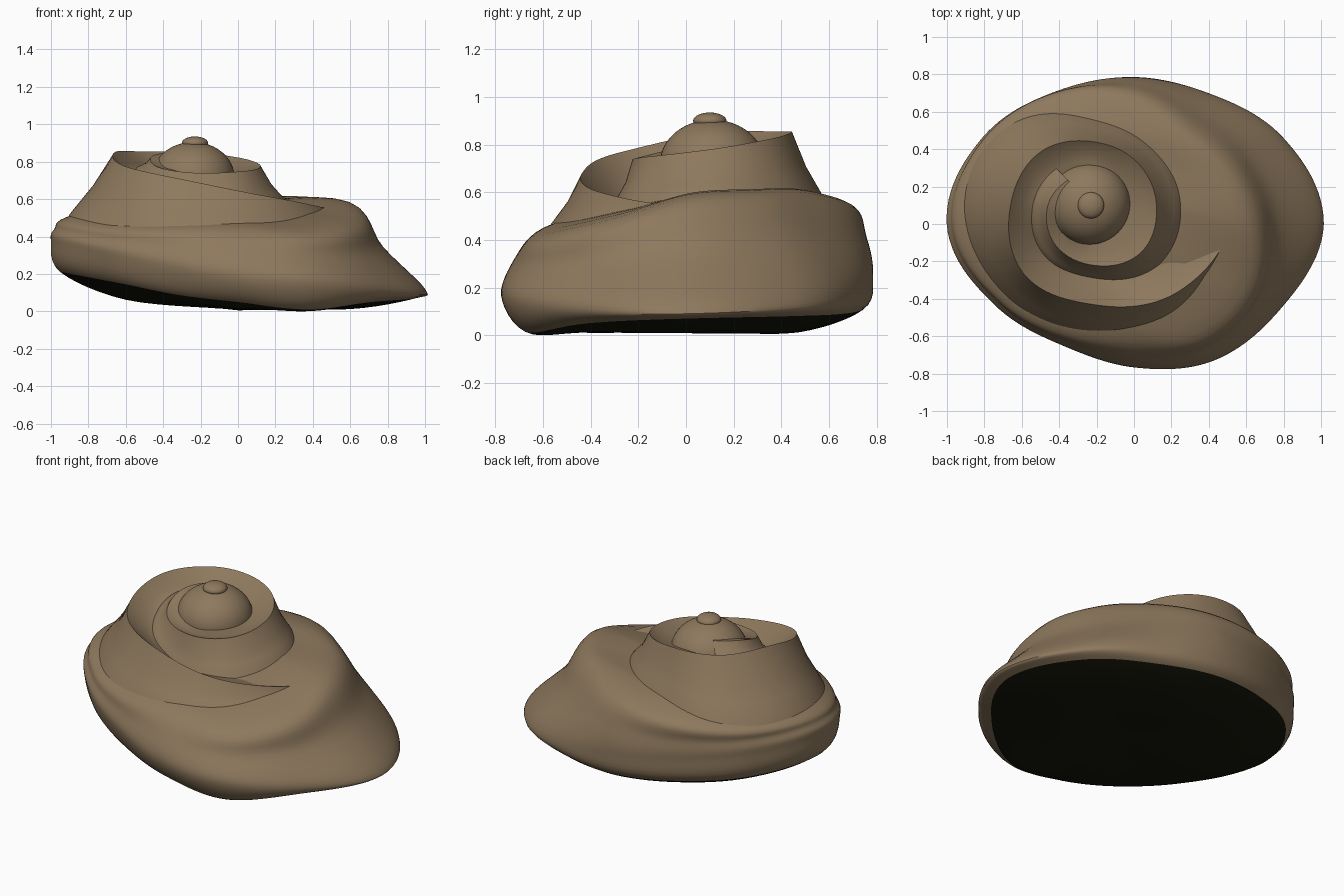
import bpy
import bmesh
from math import sin, cos, pi, radians
from mathutils import Vector

cube = bpy.data.objects.get("Cube")
if cube:
    bpy.data.objects.remove(cube, do_unlink=True)

APEX = Vector((-0.22, 0.1, 0))


def material(name, colour):
    mat = bpy.data.materials.new(name)
    mat.use_nodes = True
    mat.diffuse_color = colour
    node = mat.node_tree.nodes["Principled BSDF"]
    node.inputs["Base Color"].default_value = colour
    node.inputs["Roughness"].default_value = 0.8
    return mat


SHELL = material("shell_brown", (0.27, 0.19, 0.11, 1))
DARK = material("underside_dark", (0.007, 0.007, 0.003, 1))


def spline(keys, u, loop=False):
    """Smooth curve through evenly spaced keys, u counted in keys."""
    n = len(keys)
    i = int(u) if loop else min(int(u), n - 2)
    t = u - i
    a, b, c, d = [keys[j % n] if loop else keys[max(0, min(n - 1, j))]
                  for j in range(i - 1, i + 3)]
    return b + (c - a) * (t / 2) + (a - b * 2.5 + c * 2 - d * 0.5) * t ** 2 \
        + (b * 1.5 - a / 2 - c * 1.5 + d / 2) * t ** 3


def skin(name, rows, loop, dark_rows=0):
    """Joins rows of points into a smooth sheet."""
    bm = bmesh.new()
    grid = [[bm.verts.new(p) for p in row] for row in rows]
    count = len(rows[0])
    for k, (low, high) in enumerate(zip(grid, grid[1:])):
        for j in range(count if loop else count - 1):
            m = (j + 1) % count
            face = bm.faces.new((low[j], low[m], high[m], high[j]))
            face.material_index = int(k < dark_rows)
    if loop:
        bm.faces.new(reversed(grid[0])).material_index = int(dark_rows > 0)
        bm.faces.new(grid[-1])
    return finish(name, bm)


def finish(name, bm, angle=40):
    mesh = bpy.data.meshes.new(name)
    bm.to_mesh(mesh)
    bm.free()
    ob = bpy.data.objects.new(name, mesh)
    bpy.context.collection.objects.link(ob)
    mesh.materials.append(SHELL)
    mesh.materials.append(DARK)
    bpy.ops.object.select_all(action='DESELECT')
    ob.select_set(True)
    bpy.context.view_layer.objects.active = ob
    bpy.ops.object.shade_smooth_by_angle(angle=radians(angle))
    return ob


def pairs(radii, heights):
    return [Vector(p) for p in zip(radii, heights)]


# Body: rings keyed every 30 degrees, counter-clockwise from the left side (+x)
OUTLINE = pairs((1, .91, .8, .785, .82, .93, 1, .86, .75, .765, .845, .905),
                (.12, .15, .2, .25, .3, .35, .38, .32, .24, .18, .15, .13))
SHOULDER = pairs((.61, .57, .56, .67, .79, .89, .92, .78, .66, .6, .67, .68),
                 (.575, .595, .6, .56, .52, .5, .5, .46, .45, .45, .43, .48))
EDGE_Z = (.07, .08, .09, .11, .14, .18, .21, .16, .09, .05, .01, .05)


def body_column(angle):
    """Points up the body at one angle, from the underside to the ledge."""
    u = (angle / (2 * pi) * 12) % 12
    c, s = cos(angle), sin(angle)
    out, sho = spline(OUTLINE, u, True), spline(SHOULDER, u, True)
    edge_z = spline(EDGE_Z, u, True)
    left, front = max(0, -c), max(0, -s)
    mid_f = 0.75 - 0.33 * max(0, c)
    keys = [(0.1, 0.015), (out.x * 0.6, 0.012 + 0.05 * left),
            (out.x * (0.95 - 0.07 * front), edge_z), tuple(out),
            (sho.x + (out.x - sho.x) * mid_f, (out.y + sho.y) / 2), tuple(sho)]
    points = [Vector((r * c, r * s, z)) for r, z in keys]
    points.append(APEX + Vector((0.37 * c, 0.37 * s, 0.6 - 0.05 * front)))
    return points


STEPS, FINE = 144, 6
columns = [body_column(2 * pi * i / STEPS) for i in range(STEPS)]
rows = [[spline(col, k / FINE) for col in columns] for k in range(6 * FINE + 1)]
for row in rows:
    for p in row:
        p.z = max(0, p.z)
skin("shell_body", rows, True, dark_rows=2 * FINE)

# Whorl: a ribbon keyed every 45 degrees, winding inward around the apex
RIM = pairs((.76, .65, .53, .52, .44, .4, .34, .33, .34, .36, .32, .29, .24, .19),
            (.53, .6, .69, .77, .85, .855, .85, .82, .78, .75, .74, .77, .83, .85))
FOOT = pairs((.77, .73, .67, .66, .68, .6, .45, .44, .47, .46, .39, .37, .32, .28),
             (.5, .47, .46, .48, .52, .54, .6, .6, .6, .57, .57, .67, .77, .78))
FLOOR = pairs((.6, .48, .38, .36, .33, .27, .23, .2, .2, .2, .2, .18, .12, .1),
              (.52, .55, .57, .66, .77, .78, .79, .76, .74, .73, .73, .78, .85, .87))


def whorl_section(i):
    u = i / 16
    foot, rim, floor = (spline(k, u) for k in (FOOT, RIM, FLOOR))
    mid = (foot + rim) / 2 + Vector((-0.008, -0.008))
    lip = rim + (floor - rim) * 0.6 + Vector((0, -0.015))
    section = [foot + Vector((0.03, -0.06)), foot, (foot + mid) / 2, mid, rim,
               lip, floor, floor + Vector((-0.08, -0.02))]
    a = -u * pi / 4
    return [APEX + Vector((p.x * cos(a), p.x * sin(a), p.y)) for p in section]


sections = [whorl_section(i) for i in range(13 * 16 + 1)]
skin("spiral_whorl", sections, False)


# Apex dome and the small bud on top
def ellipsoid(name, centre, size):
    bm = bmesh.new()
    bmesh.ops.create_uvsphere(bm, u_segments=48, v_segments=24, radius=1)
    for v in bm.verts:
        v.co = Vector(centre) + Vector(v.co[i] * size[i] for i in range(3))
    finish(name, bm)


ellipsoid("apex_dome", (-0.24, 0.11, 0.72), (0.22, 0.22, 0.185))
ellipsoid("apex_bud", (-0.23, 0.1, 0.9), (0.07, 0.07, 0.035))
